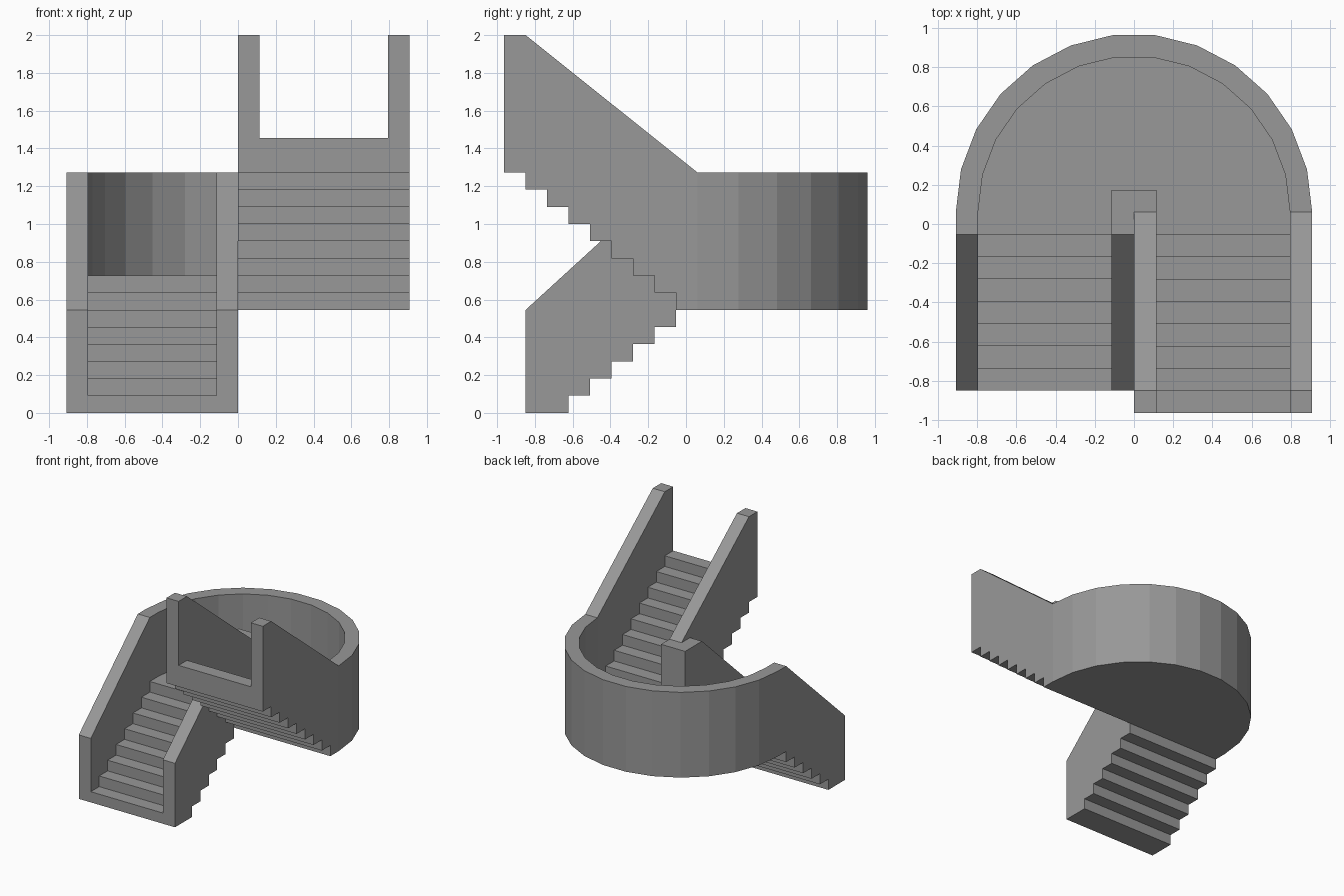
import bpy, bmesh
from math import sin, cos, pi
from mathutils import Vector

if "Cube" in bpy.data.objects:
    bpy.data.objects.remove(bpy.data.objects["Cube"])

RISE = 1 / 11            # step height
RUN = 0.1137             # step depth
T = 0.1135               # wall thickness
R = 0.908                # outer radius / half width
Y0 = -0.053              # front edge of the landing
YC = Y0 + RUN            # centre of the rounded end
SLAB, FLOOR, RAIL = 6 * RISE, 8 * RISE, 14 * RISE

# Dark grey stone
stone = bpy.data.materials.new("dark_stone")
stone.diffuse_color = (0.314, 0.314, 0.314, 1)
stone.use_nodes = True
stone.node_tree.nodes["Principled BSDF"].inputs["Base Color"].default_value = stone.diffuse_color


def prism(name, pts, axis, a, b):
    """Extrude a 2D outline along x (points are y,z) or z (points are x,y)."""
    def place(p, d):
        return Vector((d, *p)) if axis == 'x' else Vector((*p, d))
    bm = bmesh.new()
    face = bm.faces.new([bm.verts.new(place(p, a)) for p in pts])
    geo = bmesh.ops.extrude_face_region(bm, geom=[face])['geom']
    offset = place((0, 0), b - a)
    bmesh.ops.translate(bm, vec=offset,
                        verts=[v for v in geo if isinstance(v, bmesh.types.BMVert)])
    bmesh.ops.recalc_face_normals(bm, faces=bm.faces)
    mesh = bpy.data.meshes.new(name)
    bm.to_mesh(mesh)
    bm.free()
    mesh.materials.append(stone)
    obj = bpy.data.objects.new(name, mesh)
    bpy.context.collection.objects.link(obj)
    return obj


def zigzag(n, y, z, dy, dz, floor=0.0):
    """Step outline starting with a riser from z; heights clamped to floor."""
    pts = []
    for k in range(n):
        h = max(z + dz * (k + 1), floor)
        pts += [(y + dy * k, h), (y + dy * (k + 1), h)]
    return [p for i, p in enumerate(pts)
            if not (0 < i < len(pts) - 1 and pts[i - 1][1] == p[1] == pts[i + 1][1])]


def arc(r, n=13):
    """Half circle from right to left."""
    return [(r * cos(pi * i / n), YC + r * sin(pi * i / n)) for i in range(n + 1)]


# Lower flight: seven steps rising towards the back
y_low = Y0 - 7 * RUN
low_under = zigzag(7, Y0, SLAB, -RUN, -RISE, 0.0)
low_top = zigzag(7, y_low, 0, RUN, RISE)
prism("lower_steps", low_under + low_top, 'x', -R + T, -T)
low_wall = low_under + [(y_low, SLAB), (Y0, RAIL)]
prism("lower_outer_wall", low_wall, 'x', -R, -R + T)
prism("lower_inner_wall", low_wall, 'x', -T, 0)

# Upper flight: eight steps rising towards the front
y_up = Y0 - 8 * RUN
up_under = zigzag(8, Y0, SLAB, -RUN, RISE)
up_top = zigzag(8, Y0, FLOOR, -RUN, RISE)
prism("upper_steps", up_under + up_top[::-1], 'x', T, R - T)
crest = [(y_up, 2.0), (y_up + RUN, 2.0), (YC, RAIL)]
prism("upper_outer_wall", up_under + crest + [(YC, SLAB), (Y0, SLAB)], 'x', R - T, R)
prism("upper_inner_wall", up_under + crest + [(YC, FLOOR), (Y0, FLOOR)], 'x', 0, T)

# Landing with its rounded parapet and the central newel block
ri = R - T
prism("landing_slab", [(-ri, Y0), (ri, Y0)] + arc(ri), 'z', SLAB, FLOOR)
prism("landing_parapet", arc(R) + [(-R, Y0), (-ri, Y0)] + arc(ri)[::-1], 'z', SLAB, RAIL)
prism("newel_block", [(-T, Y0), (0, Y0), (0, YC), (T, YC), (T, YC + RUN), (-T, YC + RUN)],
      'z', FLOOR, RAIL)
